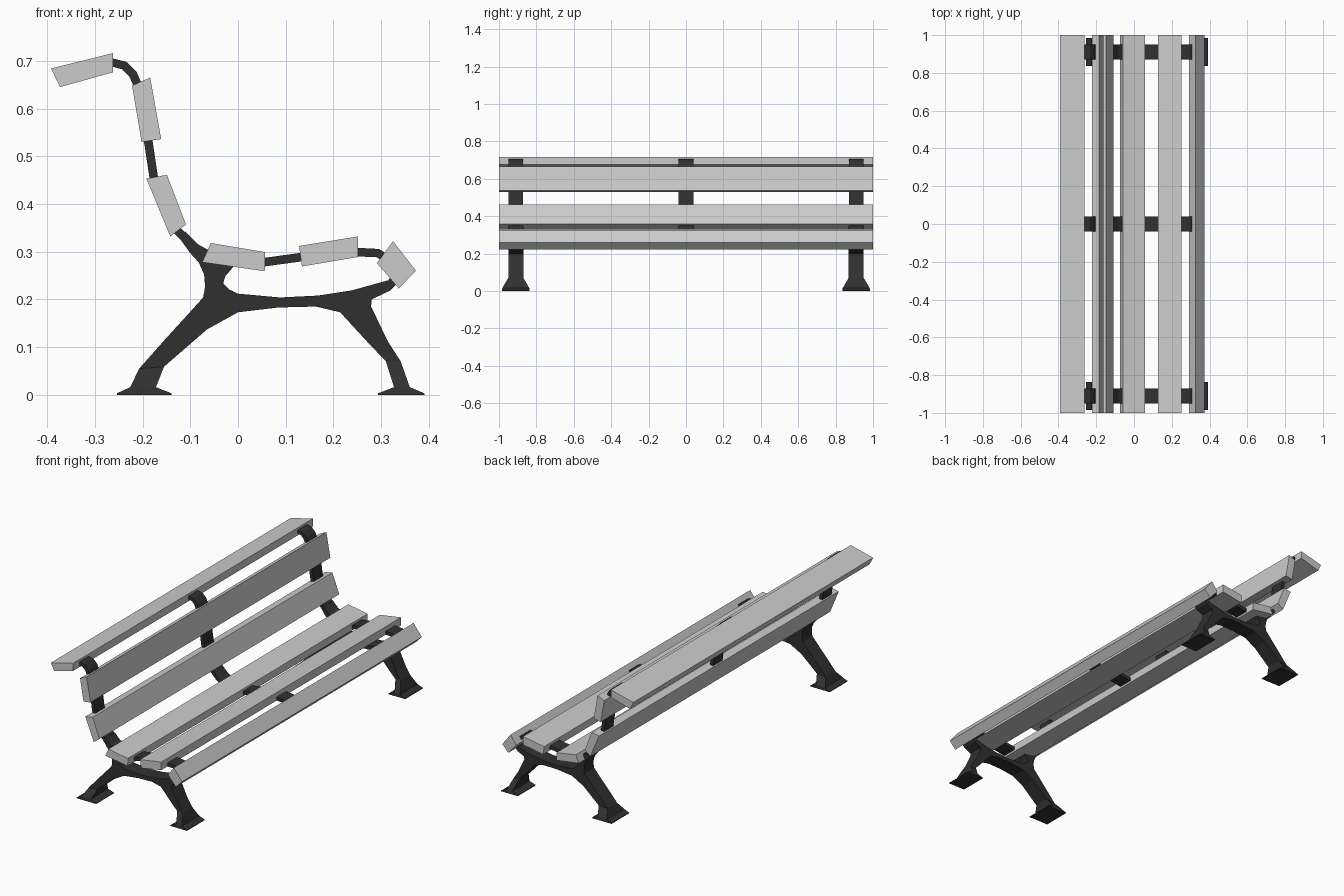
import bpy, bmesh
from mathutils import Vector

iron = bpy.data.materials.new("dark_iron")
iron.diffuse_color = (0.03, 0.03, 0.03, 1)


def finish(name, bm, mat=None):
    bmesh.ops.recalc_face_normals(bm, faces=bm.faces)
    me = bpy.data.meshes.new(name)
    bm.to_mesh(me)
    bm.free()
    if mat:
        me.materials.append(mat)
    ob = bpy.data.objects.new(name, me)
    bpy.context.collection.objects.link(ob)
    return ob


def loft(name, rings, mat=None):
    """Skin closed rings of 3D points and cap both ends."""
    bm = bmesh.new()
    vs = [[bm.verts.new(p) for p in r] for r in rings]
    n = len(vs[0])
    for a, b in zip(vs, vs[1:]):
        for i in range(n):
            j = (i + 1) % n
            bm.faces.new((a[i], a[j], b[j], b[i]))
    bm.faces.new(vs[0])
    bm.faces.new(vs[-1])
    return finish(name, bm, mat)


def extrude(name, outline, y0, y1, mat=None):
    """Extrude an x-z outline along y."""
    return loft(name, [[(x, y, z) for x, z in outline] for y in (y0, y1)], mat)


# Wooden slats: x-z cross-sections
slats = {
    "top_rail_slat": [(-.392, .684), (-.262, .716), (-.262, .676), (-.373, .645)],
    "upper_back_slat": [(-.222, .648), (-.184, .665), (-.161, .536), (-.202, .530)],
    "lower_back_slat": [(-.192, .453), (-.149, .461), (-.109, .357), (-.142, .332)],
    "rear_seat_slat": [(-.075, .278), (-.057, .318), (.057, .299), (.056, .259)],
    "middle_seat_slat": [(.128, .312), (.252, .332), (.252, .289), (.134, .269)],
    "front_seat_slat": [(.291, .276), (.325, .322), (.373, .260), (.337, .223)],
}
for name, section in slats.items():
    extrude(name, section, -1, 1)

# Curved strap that threads through all the slats
path = [(-.32, .682), (-.262, .696), (-.238, .690), (-.220, .672), (-.209, .646),
        (-.188, .531), (-.177, .458), (-.155, .395), (-.126, .343), (-.094, .311),
        (-.069, .297), (-.013, .282), (.055, .278), (.128, .288), (.193, .298),
        (.252, .299), (.293, .297), (.315, .283), (.331, .272)]
pts = [Vector(p) for p in path]
left, right = [], []
for i, p in enumerate(pts):
    d = (pts[min(i + 1, len(pts) - 1)] - pts[max(i - 1, 0)]).normalized()
    off = Vector((-d.y, d.x)) * 0.009
    left.append(p + off)
    right.append(p - off)
strap = [tuple(p) for p in left + right[::-1]]

# Cast leg frame outline, from the back of the seat round both legs
frame = [(-.128, .336), (-.101, .298), (-.082, .277), (-.071, .252), (-.069, .227),
         (-.073, .204), (-.101, .173), (-.153, .116), (-.207, .055), (-.155, .059),
         (-.065, .137), (0, .173), (.084, .183), (.163, .185), (.214, .173),
         (.272, .110), (.310, .070), (.341, .070), (.314, .112), (.279, .185),
         (.280, .200), (.318, .218), (.335, .235), (.330, .262), (.315, .240),
         (.293, .234), (.239, .219), (.168, .208), (.088, .204), (0, .212),
         (-.019, .221), (-.031, .234), (-.027, .248), (-.010, .268), (-.02, .285),
         (-.069, .300), (-.110, .342)]

# Flared feet: (x0, x1, z0, z1, half width in y) from the leg down to the floor
feet = {
    "rear_foot": [(-.207, -.155, .055, .059, .04), (-.226, -.172, .016, .016, .072),
                  (-.254, -.139, .003, .003, .074), (-.254, -.139, 0, 0, .074)],
    "front_foot": [(.310, .341, .070, .070, .04), (.327, .360, .016, .016, .072),
                   (.293, .391, .003, .003, .074), (.293, .391, 0, 0, .074)],
}

for side, y in (("left", -.91), ("middle", 0), ("right", .91)):
    extrude(side + "_strap", strap, y - .039, y + .039, iron)
    if y == 0:
        continue
    extrude(side + "_leg_frame", frame, y - .04, y + .04, iron)
    for name, secs in feet.items():
        rings = [[(a, y - h, za), (b, y - h, zb), (b, y + h, zb), (a, y + h, za)]
                 for a, b, za, zb, h in secs]
        loft(side + "_" + name, rings, iron)
